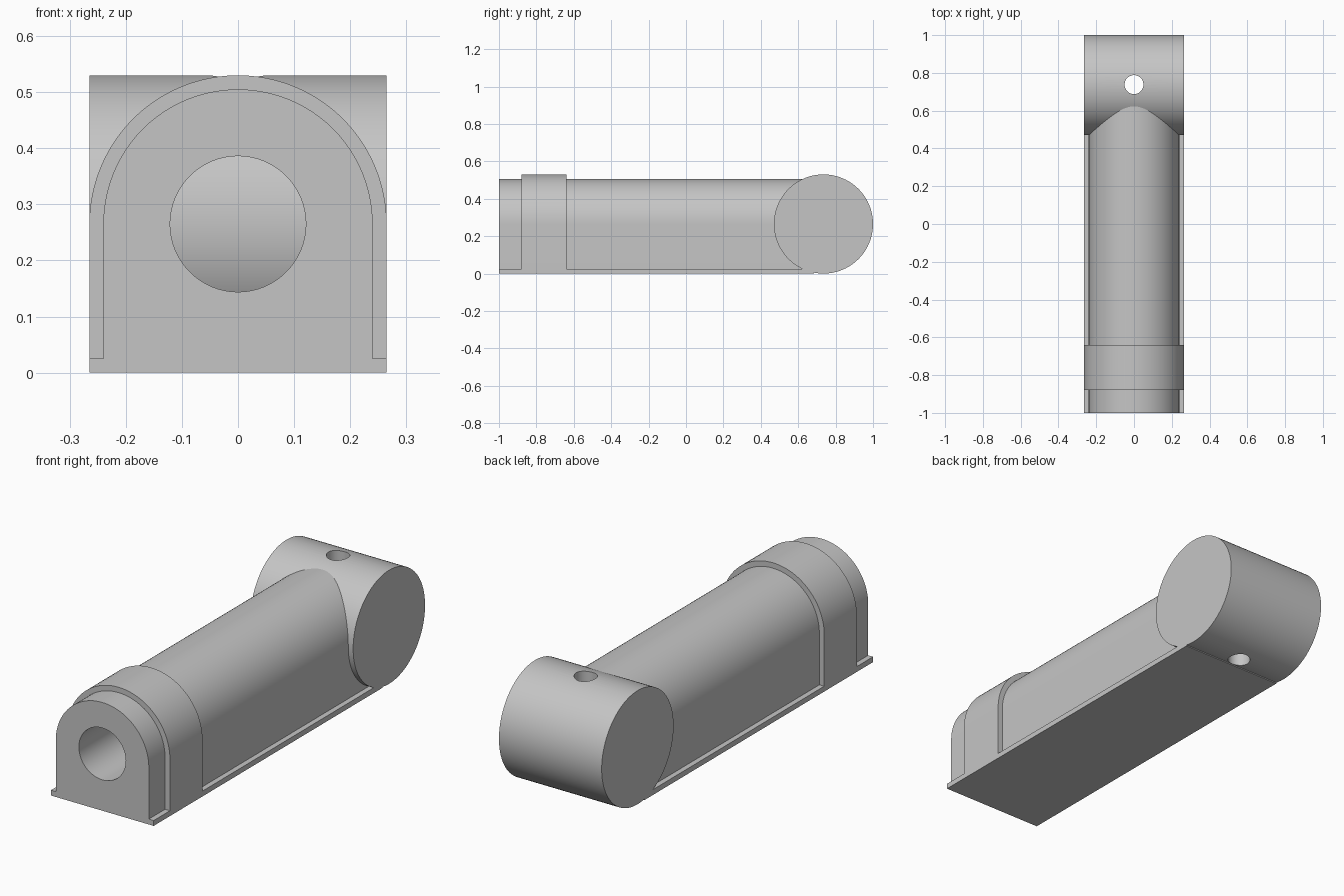
import bpy, bmesh, math
from mathutils import Matrix

if "Cube" in bpy.data.objects:
    bpy.data.objects.remove(bpy.data.objects["Cube"], do_unlink=True)

AXIS_Z = 0.265      # height of the bore and head axis
OUTER = 0.265       # collar, plate and head half width
INNER = 0.24        # body half width
PLATE = 0.025       # base plate thickness
HEAD_Y = 0.735
END_Y = 0.685       # body and plate end, hidden in the head

grey = bpy.data.materials.new("light grey")
grey.use_nodes = True
colour = (0.56, 0.56, 0.56, 1)
grey.diffuse_color = colour
grey.node_tree.nodes["Principled BSDF"].inputs["Base Color"].default_value = colour


def finish(name, bm):
    bmesh.ops.recalc_face_normals(bm, faces=bm.faces)
    mesh = bpy.data.meshes.new(name)
    bm.to_mesh(mesh)
    bm.free()
    mesh.materials.append(grey)
    obj = bpy.data.objects.new(name, mesh)
    bpy.context.collection.objects.link(obj)
    return obj


def prism(name, profile, y0, y1):
    """Extrude an (x, z) outline along y."""
    bm = bmesh.new()
    face = bm.faces.new([bm.verts.new((x, y0, z)) for x, z in profile])
    new = bmesh.ops.extrude_face_region(bm, geom=[face])["geom"]
    verts = [v for v in new if isinstance(v, bmesh.types.BMVert)]
    bmesh.ops.translate(bm, verts=verts, vec=(0, y1 - y0, 0))
    return finish(name, bm)


def arch(half, steps=48):
    """Half round top on straight walls."""
    pts = [(half, PLATE)]
    for i in range(steps + 1):
        a = math.pi * i / steps
        pts.append((half * math.cos(a), AXIS_Z + half * math.sin(a)))
    return pts + [(-half, PLATE)]


def cylinder(name, radius, length, centre, axis, sides=96):
    bm = bmesh.new()
    turn = Matrix.Identity(4) if axis == "Z" else Matrix.Rotation(
        math.pi / 2, 4, "Y" if axis == "X" else "X")
    bmesh.ops.create_cone(bm, cap_ends=True, segments=sides, radius1=radius,
                          radius2=radius, depth=length,
                          matrix=Matrix.Translation(centre) @ turn)
    return finish(name, bm)


def cut(obj, cutter):
    mod = obj.modifiers.new("hole", "BOOLEAN")
    mod.operation = "DIFFERENCE"
    mod.solver = "EXACT"
    mod.object = cutter
    bpy.context.view_layer.objects.active = obj
    bpy.ops.object.modifier_apply(modifier=mod.name)


# Base plate, arched body and raised collar
base_plate = prism("base_plate", [(-OUTER, 0), (OUTER, 0), (OUTER, PLATE), (-OUTER, PLATE)],
                   -1, END_Y)
body = prism("body", arch(INNER), -1, END_Y)
collar = prism("collar", arch(OUTER), -0.88, -0.64)

# Cross head at the back
cross_head = cylinder("cross_head", OUTER, 2 * OUTER, (0, HEAD_Y, AXIS_Z), "X")

# Long bore stopping at the head, and the pin hole through the head
bore = cylinder("bore_cutter", 0.121, 1.75, (0, -0.225, AXIS_Z), "Y", 64)
pin = cylinder("pin_hole_cutter", 0.05, 1, (0, 0.738, AXIS_Z), "Z", 48)
cut(body, bore)
cut(collar, bore)
cut(cross_head, pin)
for cutter in (bore, pin):
    bpy.data.objects.remove(cutter, do_unlink=True)

# Smooth round faces, sharp edges
for obj in (base_plate, body, collar, cross_head):
    bpy.ops.object.select_all(action="DESELECT")
    obj.select_set(True)
    bpy.context.view_layer.objects.active = obj
    bpy.ops.object.shade_smooth_by_angle(angle=math.radians(30))
